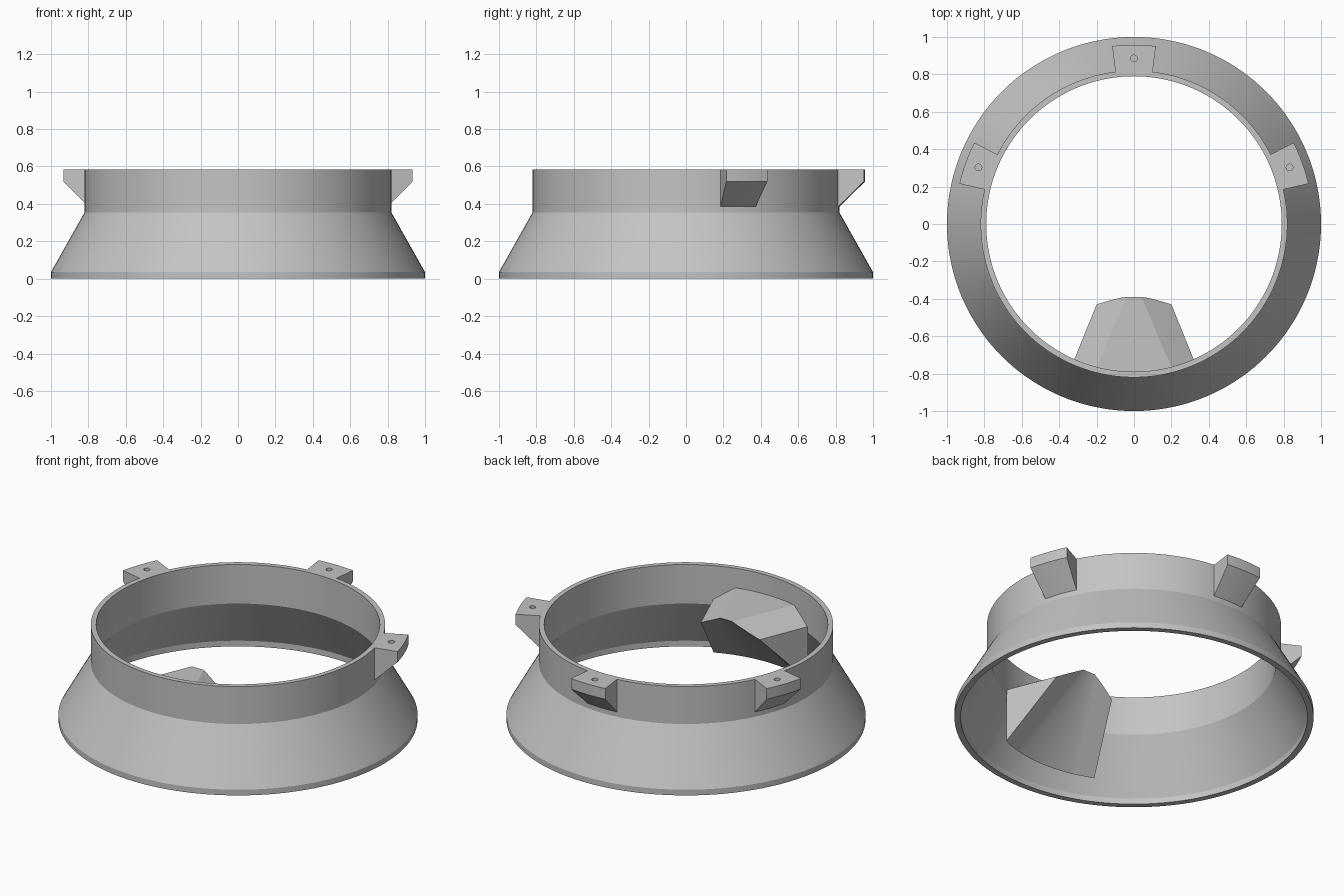
import bpy, bmesh, math
from math import sin, cos, radians

cube = bpy.data.objects.get("Cube")
if cube:
    bpy.data.objects.remove(cube)

grey = bpy.data.materials.new("plain_grey")
grey.use_nodes = True
grey.diffuse_color = (0.55, 0.55, 0.55, 1)
grey.node_tree.nodes["Principled BSDF"].inputs["Base Color"].default_value = (0.55, 0.55, 0.55, 1)

TOP = 0.585
BORE = 0.79


def finish(name, bm, smooth=30):
    bmesh.ops.remove_doubles(bm, verts=bm.verts, dist=0.0005)
    bmesh.ops.recalc_face_normals(bm, faces=bm.faces)
    mesh = bpy.data.meshes.new(name)
    bm.to_mesh(mesh)
    bm.free()
    mesh.materials.append(grey)
    obj = bpy.data.objects.new(name, mesh)
    bpy.context.collection.objects.link(obj)
    bpy.ops.object.select_all(action='DESELECT')
    obj.select_set(True)
    bpy.context.view_layer.objects.active = obj
    bpy.ops.object.shade_smooth_by_angle(angle=radians(smooth))
    return obj


def loft(bm, sections, closed=False):
    """Skin a row of equal closed loops, capping the ends if the row is open."""
    rows = [[bm.verts.new(p) for p in s] for s in sections]
    pairs = list(zip(rows, rows[1:]))
    if closed:
        pairs.append((rows[-1], rows[0]))
    for a, b in pairs:
        for i in range(len(a)):
            j = (i + 1) % len(a)
            bm.faces.new((a[i], a[j], b[j], b[i]))
    if not closed:
        bm.faces.new(rows[0])
        bm.faces.new(rows[-1])


def swept(profile, angles):
    return [[(r * cos(a), r * sin(a), z) for r, z in profile] for a in angles]


# Flared collar: cylinder above a cone, with a short vertical lip at the foot
collar = [(1, 0), (1, 0.035), (0.82, 0.355), (0.82, TOP),
          (BORE, TOP), (BORE, 0.345), (0.965, 0.035), (0.965, 0)]
bm = bmesh.new()
SEG = 144
loft(bm, swept(collar, [math.tau * i / SEG for i in range(SEG)]), closed=True)
finish("flared_collar", bm, 20)

# Three mounting lugs with sloped undersides and a blind screw hole
lug = [(0.81, TOP), (0.958, TOP), (0.958, 0.52), (0.82, 0.385), (0.81, 0.385)]
for side, deg in (("left", 20), ("back", 90), ("right", 160)):
    bm = bmesh.new()
    loft(bm, swept(lug, [radians(deg - 7 + 14 * i / 6) for i in range(7)]))
    body = finish(side + "_lug", bm)
    a = radians(deg)
    bpy.ops.mesh.primitive_cylinder_add(vertices=20, radius=0.018, depth=0.16,
                                        location=(0.885 * cos(a), 0.885 * sin(a), TOP))
    cutter = bpy.context.object
    cutter.name = side + "_hole_cutter"
    cutter.data.materials.append(grey)
    cutter.hide_render = True
    cutter.hide_set(True)
    cut = body.modifiers.new("screw_hole", 'BOOLEAN')
    cut.operation = 'DIFFERENCE'
    cut.solver = 'EXACT'
    cut.object = cutter

# Inner deflector: flat top, sloped shoulders, curved underside running to the wall.
# Each section is a triangle: tip, wall top, wall bottom.
STEPS = 24
sections = []
for i in range(STEPS + 1):
    t = 2 * i / STEPS - 1
    # Break points fall on the ridge: tip 0.04 and wall 0.2 share t = 0.5
    u = max(0, abs(t) * 2 - 1)
    s = math.copysign(1, t)
    flat = min(1, abs(t) * 2)
    tip_x = s * (0.04 * flat + 0.16 * u)
    wall_x = s * (0.2 * flat + 0.12 * u)
    z = 0.465 - 0.085 * u
    wall_y = -math.sqrt((BORE + 0.003) ** 2 - wall_x ** 2)
    tip_y = -0.39 - 0.04 * u ** 1.3
    sections.append([(tip_x, tip_y, z), (wall_x, wall_y, z), (wall_x, wall_y, 0.05)])
bm = bmesh.new()
loft(bm, sections)
finish("inner_deflector", bm, 20)
